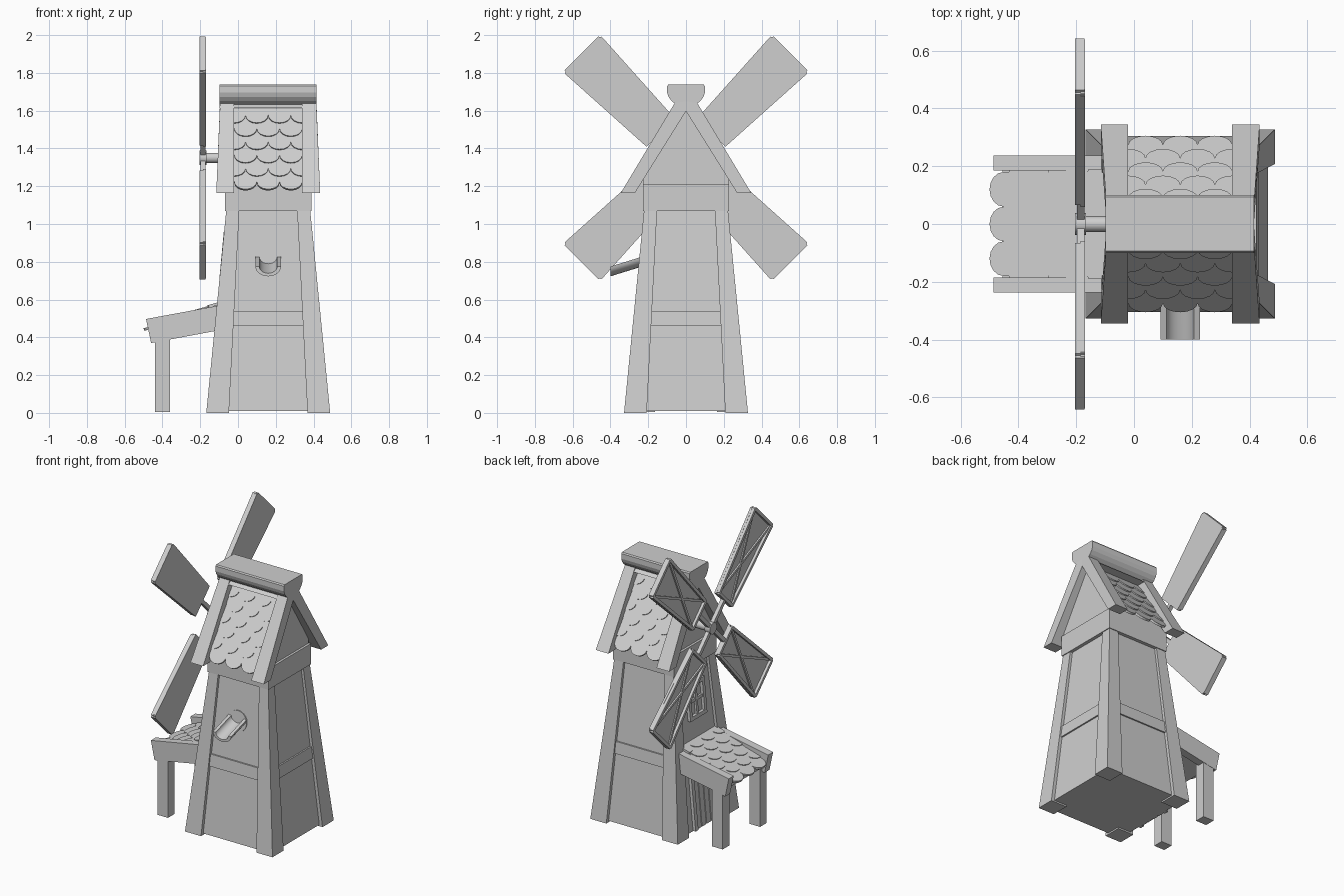
import bpy, bmesh, math
from mathutils import Vector as V

if "Cube" in bpy.data.objects:
    bpy.data.objects.remove(bpy.data.objects["Cube"])

CX = 0.16                                   # tower axis
grey = bpy.data.materials.new("plain grey")
grey.diffuse_color = (0.62, 0.62, 0.62, 1)
grey.use_nodes = True
grey.node_tree.nodes["Principled BSDF"].inputs["Base Color"].default_value = grey.diffuse_color


def build(name, solids, smooth=False):
    """One object from solids; each solid is a list of matching closed sections."""
    bm = bmesh.new()
    for secs in solids:
        rings = [[bm.verts.new(p) for p in s] for s in secs]
        n = len(rings[0])
        for a, b in zip(rings, rings[1:]):
            for i in range(n):
                j = (i + 1) % n
                bm.faces.new((a[i], a[j], b[j], b[i]))
        bm.faces.new(rings[0][::-1])
        bm.faces.new(rings[-1])
    bmesh.ops.recalc_face_normals(bm, faces=bm.faces)
    me = bpy.data.meshes.new(name)
    bm.to_mesh(me)
    bm.free()
    me.materials.append(grey)
    ob = bpy.data.objects.new(name, me)
    bpy.context.collection.objects.link(ob)
    if smooth:
        bpy.context.view_layer.objects.active = ob
        ob.select_set(True)
        bpy.ops.object.shade_smooth_by_angle(angle=math.radians(35))
        ob.select_set(False)
    return ob


def rect(x0, x1, y0, y1, z):
    return [(x0, y0, z), (x1, y0, z), (x1, y1, z), (x0, y1, z)]


def box(x0, x1, y0, y1, z0, z1):
    return [rect(x0, x1, y0, y1, z0), rect(x0, x1, y0, y1, z1)]


def along_x(prof, x0, x1):
    return [[(x, y, z) for y, z in prof] for x in (x0, x1)]


def circle(r, y=0, z=0, n=20):
    return [(y + r * math.cos(2 * math.pi * i / n), z + r * math.sin(2 * math.pi * i / n))
            for i in range(n)]


def wall(z):
    """Half width of the tapering tower wall at a height."""
    return 0.305 - 0.0935 * z


def square(h, z):
    return rect(CX - h, CX + h, -h, h, z)


# Tower body, middle band and corner posts
build("tower_wall", [[square(wall(0.01), 0.01), square(wall(1.08), 1.08)]])
build("tower_band", [[square(wall(z) + 0.01, z) for z in (0.46, 0.54)]])
posts = []
for sx in (-1, 1):
    for sy in (-1, 1):
        secs = []
        for z, o, i in ((0, 0.328, 0.208), (1.075, 0.222, 0.153)):
            secs.append([(CX + sx * a, sy * b, z) for a, b in ((i, i), (o, i), (o, o), (i, o))])
        posts.append(secs)
build("corner_posts", posts)

# Collar and gabled cap
build("cap_collar", [box(-0.068, 0.388, -0.228, 0.228, 1.07, 1.21)])
build("cap_gable", [along_x([(-0.225, 1.2), (0.225, 1.2), (0.225, 1.255), (0, 1.598),
                             (-0.225, 1.255)], -0.052, 0.372)])


def shingles(name, origin, across, down, lift, half, cols, length, pitch, rows, inner=0.0):
    """Overlapping round-ended tiles; every second row is shifted by half a tile."""
    o, a, d = V(origin), V(across).normalized(), V(down).normalized()
    nrm = a.cross(d)
    if nrm.z < 0:
        nrm = -nrm
    w = 2 * half / cols
    solids = []
    for r in range(rows):
        tip = length - r * pitch
        top = max(inner, tip - 0.175)
        shift = r % 2
        for c in range(cols + shift):
            u = -half + w * (c + 0.5 - 0.5 * shift)
            shape = [(u - w / 2, top), (u + w / 2, top)]
            for k in range(9):
                t = math.pi * k / 8
                shape.append((u + w / 2 * math.cos(t), tip - w / 2 * 0.85 * (1 - math.sin(t))))
            lo, hi = [], []
            for uu, s in shape:
                uu = max(-half - 0.01, min(half + 0.01, uu))
                f = max(0.0, 1 - (tip - s) / 0.175)
                base = o + a * uu + d * s + nrm * (lift * f)
                lo.append(base)
                hi.append(base + nrm * 0.014)
            solids.append([lo, hi])
    return build(name, solids)


for side, sy in (("front", -1), ("back", 1)):
    shingles(side + "_roof_shingles", (CX, 0, 1.6), (1, 0, 0), (0, sy * 0.285, -0.435),
             0.014, 0.18, 3, 0.515, 0.084, 6)

# Barge boards along both gable ends
boards = []
for sx in (-1, 1):
    for sy in (-1, 1):
        inner = CX + sx * 0.18
        eave, top = CX + sx * 0.275, CX + sx * 0.255
        prof = [(0.345, 1.165, eave), (0.27, 1.165, eave), (0, 1.597, top),
                (0, 1.65, top), (0.06, 1.64, top)]
        boards.append([[(inner, sy * y, z) for y, z, x in prof],
                       [(x, sy * y, z) for y, z, x in prof]])
build("barge_boards", boards)

# Ridge beam
half_prof = [(0.075, 1.615), (0.052, 1.632), (0.075, 1.65), (0.092, 1.672),
             (0.1, 1.695), (0.1, 1.73), (0.094, 1.738)]
build("ridge_beam", [along_x(half_prof + [(-y, z) for y, z in half_prof[::-1]], -0.098, 0.415)])

# Axle and hub
HZ = 1.35
build("axle", [along_x(circle(0.027, 0, HZ), -0.18, 0)], True)
build("hub", [along_x(circle(0.038, 0, HZ), -0.205, -0.166)], True)


def bar(p, q, w, x0, x1):
    p, q = V(p), V(q)
    d = (q - p).normalized() * (w / 2)
    n = V((-d.y, d.x))
    return along_x([tuple(v) for v in (p + n, q + n, q - n, p - n)], x0, x1)


# Four sails: panel on the inner face, frame and cross braces outside
for k in range(4):
    t = math.radians(45 + 90 * k)

    def at(s, w):
        return (s * math.cos(t) - w * math.sin(t), HZ + s * math.sin(t) + w * math.cos(t))

    outline = [at(0.19, -0.106), at(0.765, -0.138), at(0.782, -0.122),
               at(0.782, 0.122), at(0.765, 0.138), at(0.19, 0.106)]
    e = [at(0.2, -0.096), at(0.772, -0.127), at(0.772, 0.127), at(0.2, 0.096)]
    parts = [along_x(outline, -0.186, -0.17)]
    parts += [bar(e[i], e[(i + 1) % 4], 0.02, -0.204, -0.171) for i in range(4)]
    parts += [bar(e[0], e[2], 0.016, -0.196, -0.175), bar(e[1], e[3], 0.016, -0.194, -0.175)]
    parts.append(bar(at(0.02, 0), at(0.2, 0), 0.026, -0.198, -0.172))
    build("sail_%d" % (k + 1), parts)

# Porch: sloping rails, deck, shingles and legs
rails, legs = [], []
rail = [(-0.487, 0.497), (-0.46, 0.37), (-0.06, 0.445), (-0.06, 0.576)]
for sy in (-1, 1):
    rails.append([[(x, sy * y, z) for x, z in rail] for y in (0.185, 0.237)])
    y0, y1 = sorted((sy * 0.165, sy * 0.235))
    legs.append(box(-0.44, -0.36, y0, y1, 0.005, 0.41))
build("porch_rails", rails)
build("porch_legs", legs)
deck = [(-0.455, 0.41), (-0.455, 0.435), (-0.08, 0.56), (-0.08, 0.5)]
build("porch_deck", [[[(x, y, z) for x, z in deck] for y in (-0.19, 0.19)]])
shingles("porch_shingles", (-0.07, 0, 0.575), (0, 1, 0), (-1, 0, -0.36),
         0.012, 0.18, 3, 0.448, 0.072, 6)


def plate(y0, y1, z0, z1, out, back=0.02):
    """Plate lying on the sloping door-side wall."""
    return [[(CX - wall(z) + back, y0, z), (CX - wall(z) - out, y0, z),
             (CX - wall(z) - out, y1, z), (CX - wall(z) + back, y1, z)] for z in (z0, z1)]


# Planked door with frame
build("door_planks", [plate(-0.1 + 0.05 * i + 0.003, -0.05 + 0.05 * i - 0.003, 0.012, 0.4, 0.01)
                      for i in range(4)])
build("door_frame", [plate(-0.13, -0.1, 0.012, 0.43, 0.02), plate(0.1, 0.13, 0.012, 0.43, 0.02),
                     plate(-0.1, 0.1, 0.4, 0.43, 0.02)])

# Window with cross bars
build("window_frame", [plate(-0.09, -0.065, 0.72, 0.96, 0.02), plate(0.065, 0.09, 0.72, 0.96, 0.02),
                       plate(-0.065, 0.065, 0.72, 0.745, 0.02),
                       plate(-0.065, 0.065, 0.935, 0.96, 0.02),
                       plate(-0.01, 0.01, 0.745, 0.935, 0.014),
                       plate(-0.065, 0.065, 0.83, 0.85, 0.013)])

# Open half-round spout on the front wall
arc = [math.pi + math.pi * i / 12 for i in range(13)]
ring = [(0.068 * math.cos(a), 0.052 * math.sin(a)) for a in arc]
ring += [(0.047 * math.cos(a), 0.036 * math.sin(a)) for a in arc[::-1]]
build("spout", [[[(CX + u, y, z + v) for u, v in ring]
                 for y, z in ((-0.2, 0.837), (-0.4, 0.775))]], True)
build("spout_surround", [[[(CX + u, -wall(0.8 + v) - out, 0.8 + v) for u, v in circle(0.07)]
                          for out in (-0.01, 0.006)]])
